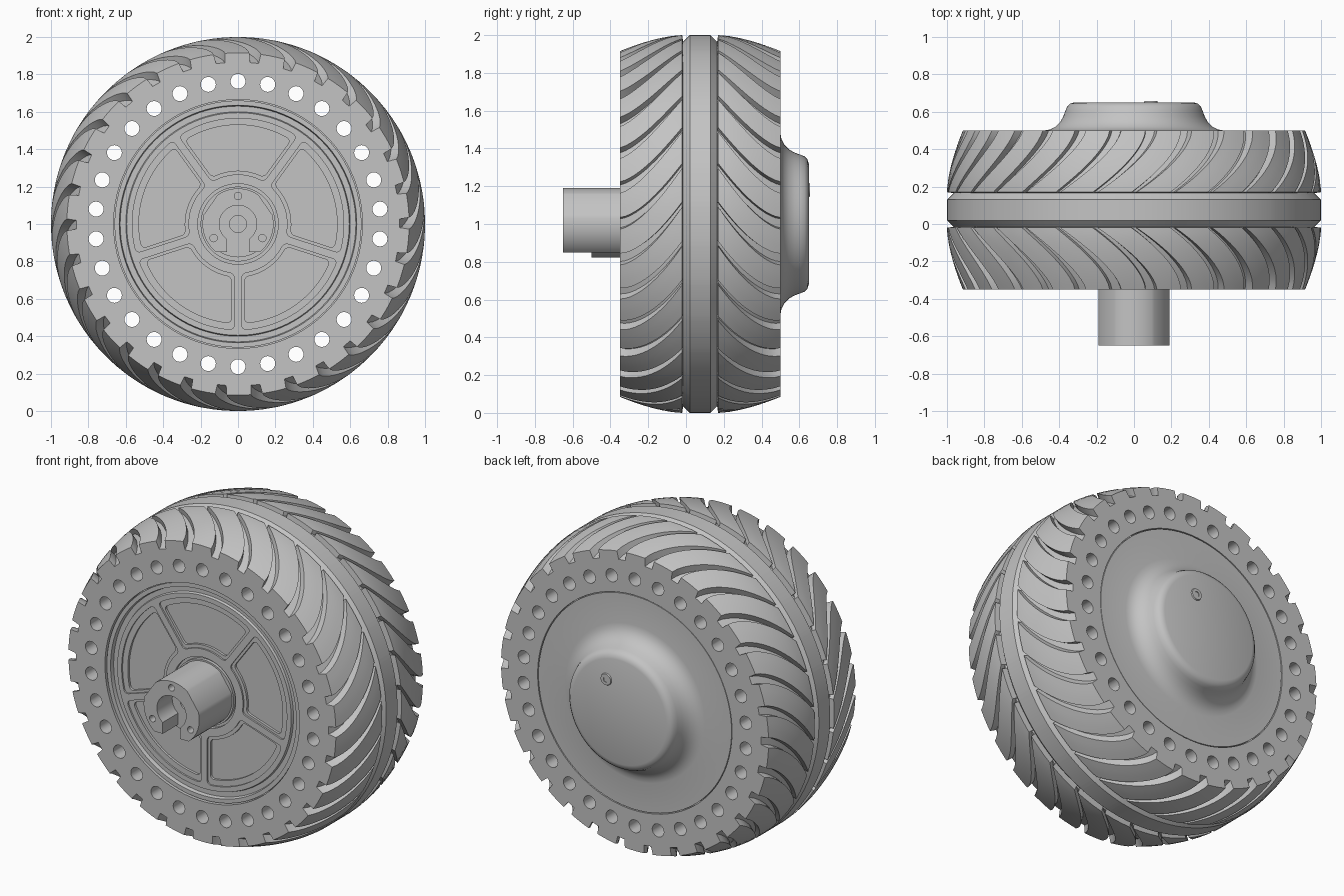
import bpy, bmesh
from math import sin, cos, asin, pi, radians, tau
from mathutils import Vector, Matrix

cube = bpy.data.objects.get("Cube")
if cube:
    bpy.data.objects.remove(cube)

grey = bpy.data.materials.new("plain grey")
grey.use_nodes = True
colour = (0.55, 0.55, 0.55, 1)
grey.diffuse_color = colour
grey.node_tree.nodes["Principled BSDF"].inputs["Base Color"].default_value = colour

AXLE = 1.0      # height of the axle
MID = 0.075     # middle plane of the tyre
HALF = 0.425    # half width of the tyre


def finish(bm, name):
    bmesh.ops.recalc_face_normals(bm, faces=bm.faces)
    mesh = bpy.data.meshes.new(name)
    bm.to_mesh(mesh)
    bm.free()
    obj = bpy.data.objects.new(name, mesh)
    bpy.context.collection.objects.link(obj)
    mesh.materials.append(grey)
    return obj


def revolve(name, profile, steps, x=0, z=AXLE):
    """Spin (radius, y) points around an axis along y."""
    bm = bmesh.new()
    vs = [bm.verts.new((x + r, y, z)) for r, y in profile]
    edges = [bm.edges.new(pair) for pair in zip(vs, vs[1:])]
    bmesh.ops.spin(bm, geom=vs + edges, cent=(x, 0, z), axis=(0, 1, 0),
                   angle=tau, steps=steps, use_duplicate=False)
    bmesh.ops.remove_doubles(bm, verts=bm.verts, dist=1e-5)
    return finish(bm, name)


def prism(bm, points, y0, y1):
    """Extrude an outline of (x, z) points about the axle along y."""
    face = bm.faces.new([bm.verts.new((x, y0, AXLE + z)) for x, z in points])
    out = bmesh.ops.extrude_face_region(bm, geom=[face])["geom"]
    moved = [g for g in out if isinstance(g, bmesh.types.BMVert)]
    bmesh.ops.translate(bm, verts=moved, vec=(0, y1 - y0, 0))


def arc(r, a0, a1, n, cx=0, cz=0):
    angles = [a0 + (a1 - a0) * i / n for i in range(n + 1)]
    return [(cx + r * cos(a), cz + r * sin(a)) for a in angles]


def ring_of_holes(count, ring, r, y0, y1, sides=20):
    bm = bmesh.new()
    for k in range(count):
        a = pi / 2 + tau * k / count
        circle = arc(r, 0, tau, sides, ring * cos(a), ring * sin(a))[:-1]
        prism(bm, circle, y0, y1)
    return finish(bm, "hole_cutter")


def cut(obj, cutter):
    mod = obj.modifiers.new("cut", "BOOLEAN")
    mod.operation = "DIFFERENCE"
    mod.solver = "EXACT"
    mod.object = cutter
    bpy.context.view_layer.objects.active = obj
    bpy.ops.object.modifier_apply(modifier=mod.name)
    bpy.data.objects.remove(cutter)


# Tyre: a closed ring of rows, with slanted curved grooves pressed into the tread
LUGS = 30
PITCH = tau / LUGS


def half_rows(side):
    """Rows from the bore out to the centre band: (y, radius, groove depth, t)."""
    edge = MID + side * HALF
    rows = [(edge, 0.665, 0, 1), (edge, 0.82, 0, 1)]
    for i in range(13):
        t = 1 - i / 12
        y = MID + side * (0.095 + (HALF - 0.095) * t)
        rows.append((y, 1 - 0.085 * t ** 1.6, 0.028 + 0.022 * t, t))
    rows.append((MID + side * 0.09, 0.965, 0, 0))
    rows.append((MID + side * 0.055, 1.0, 0, 0))
    return rows


def tyre_row(bm, y, radius, depth, t):
    w = 0.013 + 0.021 * t
    gap = (PITCH - 2 * w) / 3
    columns = [(-w, 0), (-0.8 * w, 1), (0.8 * w, 1), (w, 0), (w + gap, 0), (w + 2 * gap, 0)]
    slant = 0.31 * (1 - (1 - t) ** 1.5)
    row = []
    for k in range(LUGS):
        for offset, sunk in columns:
            a = k * PITCH + offset + slant
            r = radius - depth * sunk
            row.append(bm.verts.new((r * sin(a), y, AXLE + r * cos(a))))
    return row


bm = bmesh.new()
layout = half_rows(-1) + half_rows(1)[::-1]
rows = [tyre_row(bm, *spec) for spec in layout]
for a, b in zip(rows, rows[1:] + rows[:1]):
    for i in range(len(a)):
        j = (i + 1) % len(a)
        bm.faces.new((a[i], a[j], b[j], b[i]))
tyre = finish(bm, "tyre")
cut(tyre, ring_of_holes(LUGS, 0.763, 0.04, -0.6, 0.8))

# Wheel hub: stepped rim at the front, rounded motor cover at the back
hub = revolve("wheel_hub", [
    (0, -0.33), (0.2, -0.33), (0.2, -0.31), (0.215, -0.31), (0.215, -0.33),
    (0.595, -0.33), (0.6, -0.315), (0.63, -0.315), (0.635, -0.338), (0.66, -0.338),
    (0.66, -0.31), (0.67, -0.31), (0.67, 0.47), (0.66, 0.47), (0.66, 0.498),
    (0.48, 0.5), (0.45, 0.505), (0.42, 0.52), (0.395, 0.545), (0.378, 0.575),
    (0.367, 0.605), (0.358, 0.628), (0.342, 0.643), (0.32, 0.65), (0, 0.65)], 96)


# Five rounded pockets between the spokes, in two levels
def pocket_cutter(inner, outer, spoke, y_floor):
    bm = bmesh.new()
    for k in range(5):
        mid = pi / 2 + tau * k / 5
        ao = pi / 5 - asin(spoke / outer)
        ai = pi / 5 - asin(spoke / inner)
        outline = (arc(outer, mid - ao, mid + ao, 24)
                   + arc(inner, mid + ai, mid - ai, 12))
        prism(bm, outline, -0.5, y_floor)
    corners = []
    for e in bm.edges:
        d = e.verts[0].co - e.verts[1].co
        if abs(d.y) > 0.1 and e.calc_face_angle(0) > radians(45):
            corners.append(e)
    bmesh.ops.bevel(bm, geom=corners, offset=0.025, segments=4,
                    affect="EDGES", profile=0.5, clamp_overlap=True)
    return finish(bm, "pocket_cutter")


cut(hub, pocket_cutter(0.265, 0.565, 0.02, -0.32))
cut(hub, pocket_cutter(0.285, 0.53, 0.035, -0.305))

# Axle: slotted sleeve with flats, and the round base that closes its bore
deg = radians
sleeve = (arc(0.19, deg(-52), deg(15), 12) + arc(0.19, deg(55), deg(125), 14)
          + arc(0.19, deg(165), deg(232), 12) + [(-0.06, -0.15)]
          + arc(0.1, deg(233), deg(-53), 36) + [(0.06, -0.15)])
bm = bmesh.new()
prism(bm, sleeve, -0.65, -0.32)
axle_sleeve = finish(bm, "axle_sleeve")
cut(axle_sleeve, ring_of_holes(3, 0.15, 0.02, -0.7, -0.6, 16))
axle_base = revolve("axle_base", [
    (0, -0.48), (0.045, -0.48), (0.045, -0.5), (0.178, -0.5), (0.178, -0.32), (0, -0.32)], 48)

# Small valve ring on the motor cover
valve = revolve("cover_valve_ring", [
    (0, 0.648), (0, 0.652), (0.016, 0.652), (0.016, 0.657),
    (0.034, 0.657), (0.038, 0.648), (0, 0.648)], 24, x=0.09, z=AXLE + 0.18)

# Smooth shading with crisp edges
for obj in (tyre, hub, axle_sleeve, axle_base, valve):
    bpy.ops.object.select_all(action="DESELECT")
    obj.select_set(True)
    bpy.context.view_layer.objects.active = obj
    bpy.ops.object.shade_smooth_by_angle(angle=radians(30))
